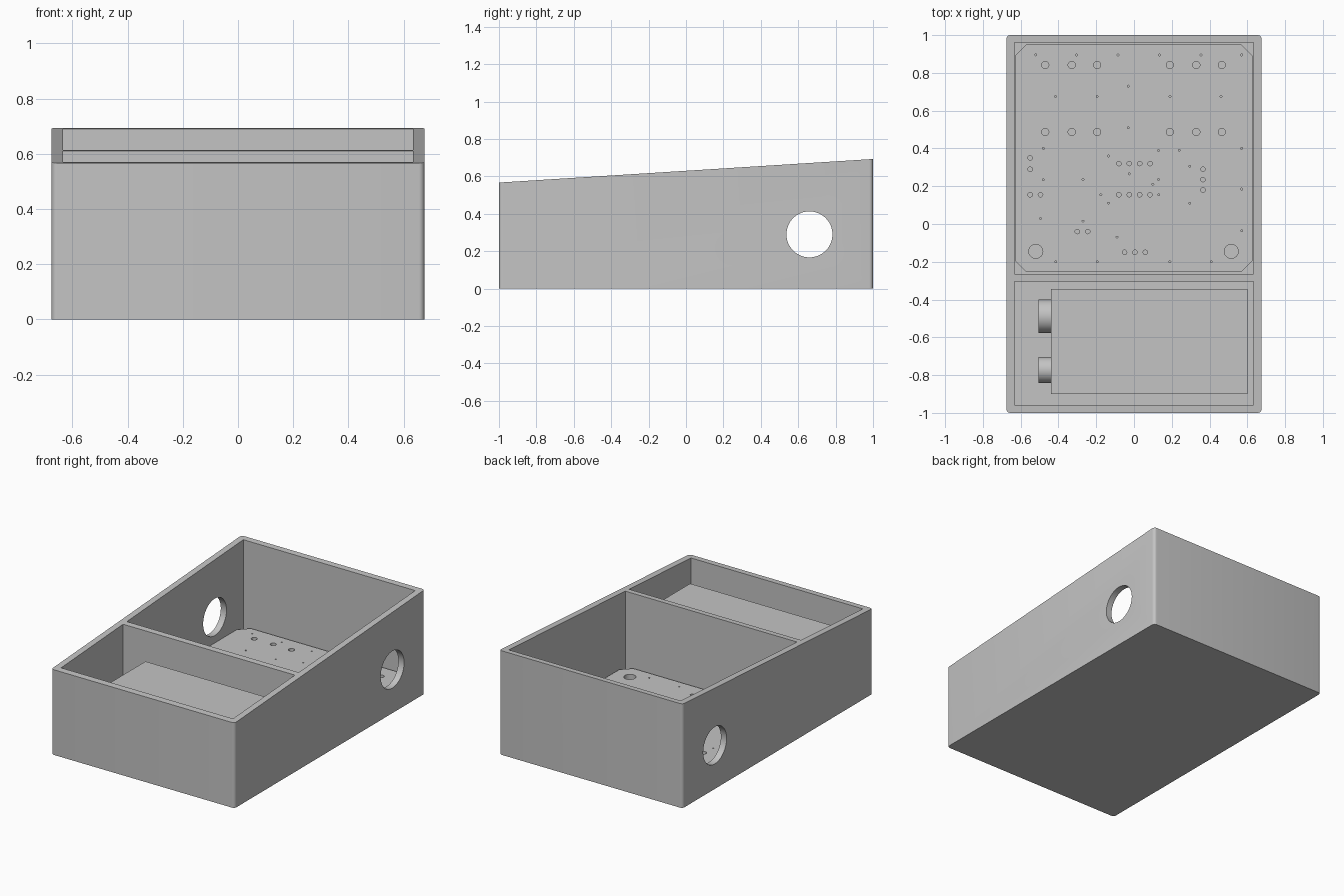
import bpy, bmesh, math
from mathutils import Matrix, Vector

default = bpy.data.objects.get("Cube")
if default:
    bpy.data.objects.remove(default, do_unlink=True)

grey = bpy.data.materials.new("plain grey")
grey.use_nodes = True
colour = (0.55, 0.55, 0.55, 1)
grey.diffuse_color = colour
grey.node_tree.nodes["Principled BSDF"].inputs["Base Color"].default_value = colour


def finish(name, bm):
    """Turn a bmesh into a named grey object."""
    bmesh.ops.recalc_face_normals(bm, faces=bm.faces)
    mesh = bpy.data.meshes.new(name)
    bm.to_mesh(mesh)
    bm.free()
    mesh.materials.append(grey)
    obj = bpy.data.objects.new(name, mesh)
    bpy.context.collection.objects.link(obj)
    return obj


def add_prism(bm, points, direction):
    """Extrude a closed outline along a direction."""
    base = bm.faces.new([bm.verts.new(p) for p in points])
    top = bmesh.ops.extrude_face_region(bm, geom=[base])["geom"]
    moved = [v for v in top if isinstance(v, bmesh.types.BMVert)]
    bmesh.ops.translate(bm, verts=moved, vec=Vector(direction))


def add_box(bm, low, high):
    low, high = Vector(low), Vector(high)
    size = Matrix.Diagonal((*(high - low), 1))
    bmesh.ops.create_cube(bm, size=1, matrix=Matrix.Translation((low + high) / 2) @ size)


def add_cylinder(bm, centre, radius, depth, axis="Z", sides=32):
    turn = Matrix.Rotation(math.pi / 2, 4, "Y") if axis == "X" else Matrix()
    bmesh.ops.create_cone(bm, cap_ends=True, segments=sides, radius1=radius, radius2=radius,
                          depth=depth, matrix=Matrix.Translation(centre) @ turn)


def activate(obj):
    bpy.ops.object.select_all(action="DESELECT")
    obj.select_set(True)
    bpy.context.view_layer.objects.active = obj


def cut(obj, bm):
    """Subtract a bmesh from an object, then discard the cutter."""
    cutter = finish("cutter", bm)
    cutter.hide_render = True
    mod = obj.modifiers.new("cut", "BOOLEAN")
    mod.operation, mod.solver, mod.object = "DIFFERENCE", "EXACT", cutter
    activate(obj)
    bpy.ops.object.modifier_apply(modifier=mod.name)
    bpy.data.objects.remove(cutter, do_unlink=True)


def smooth(obj):
    activate(obj)
    bpy.ops.object.shade_smooth_by_angle(angle=math.radians(30))


WIDTH, FLOOR = 0.675, 0.04

# Case: sloped side profile with rounded upright corners
bm = bmesh.new()
profile = [(-1, 0), (1, 0), (1, 0.693), (-1, 0.567)]
add_prism(bm, [(-WIDTH, y, z) for y, z in profile], (2 * WIDTH, 0, 0))
upright = [e for e in bm.edges
           if abs((e.verts[0].co - e.verts[1].co).normalized().z) > 0.9]
bmesh.ops.bevel(bm, geom=upright, offset=0.02, segments=5, profile=0.5, affect="EDGES")
case = finish("case", bm)

# Two compartments separated by a divider
bm = bmesh.new()
for front, back in ((-0.957, -0.305), (-0.265, 0.96)):
    add_box(bm, (-0.633, front, FLOOR), (0.633, back, 1))
cut(case, bm)

# Round cable opening through both side walls
bm = bmesh.new()
add_cylinder(bm, (0, 0.66, 0.29), 0.123, 2, "X", 64)
cut(case, bm)
smooth(case)

# Circuit board with clipped corners
bm = bmesh.new()
left, right, front, back, clip = -0.63, 0.627, -0.255, 0.95, 0.06
outline = [(left + clip, front), (right - clip, front), (right, front + clip),
           (right, back - clip), (right - clip, back), (left + clip, back),
           (left, back - clip), (left, front + clip)]
BOARD_TOP, BOARD_BOTTOM = 0.12, 0.084
add_prism(bm, [(x, y, BOARD_BOTTOM) for x, y in outline], (0, 0, BOARD_TOP - BOARD_BOTTOM))
board = finish("circuit_board", bm)

# Board holes as rows: y, then the x positions along that row
relay_x = (-0.47, -0.33, -0.195, 0.19, 0.33, 0.465)
chip_x = (-0.08, -0.025, 0.03, 0.085)
mounting_holes = [(-0.145, (-0.52, 0.515))]
terminal_holes = [(0.842, relay_x), (0.487, relay_x)]
pin_holes = [(0.32, chip_x), (0.155, chip_x + (-0.55, -0.495)),
             (0.35, (-0.55,)), (0.29, (-0.55, 0.365)), (0.235, (0.365,)),
             (0.18, (0.365,)), (-0.04, (-0.3, -0.245)), (-0.15, (-0.05, 0.005, 0.06))]
via_holes = [(0.895, (-0.52, -0.305, -0.085, 0.135, 0.355, 0.57)),
             (0.73, (-0.03,)), (0.675, (-0.415, -0.195, 0.19, 0.46)),
             (0.51, (-0.03,)), (0.4, (-0.48, 0.57)), (0.39, (0.13, 0.24)),
             (0.36, (-0.135,)), (0.305, (0.295,)), (0.265, (-0.025,)),
             (0.235, (-0.48, -0.27, 0.13)), (0.21, (0.1,)), (0.185, (0.57,)),
             (0.155, (-0.175, 0.13)), (0.11, (-0.135, 0.295)), (0.03, (-0.495,)),
             (0.015, (-0.27,)), (-0.035, (0.57,)), (-0.07, (-0.09,)),
             (-0.2, (-0.415, -0.195, 0.19, 0.41))]
bm = bmesh.new()
for rows, radius, sides in ((mounting_holes, 0.037, 32), (terminal_holes, 0.019, 24),
                            (pin_holes, 0.012, 16), (via_holes, 0.005, 10)):
    for y, xs in rows:
        for x in xs:
            add_cylinder(bm, (x, y, BOARD_TOP), radius, 0.2, sides=sides)
cut(board, bm)
smooth(board)

# Battery block lying on the floor
bm = bmesh.new()
add_box(bm, (-0.44, -0.9, FLOOR), (0.6, -0.345, 0.43))
finish("battery", bm)

# Battery contacts, one large and one small
for name, y, radius in (("large_contact", -0.488, 0.088), ("small_contact", -0.773, 0.068)):
    bm = bmesh.new()
    add_cylinder(bm, (-0.4725, y, 0.235), radius, 0.065, "X", 48)
    smooth(finish(name, bm))
